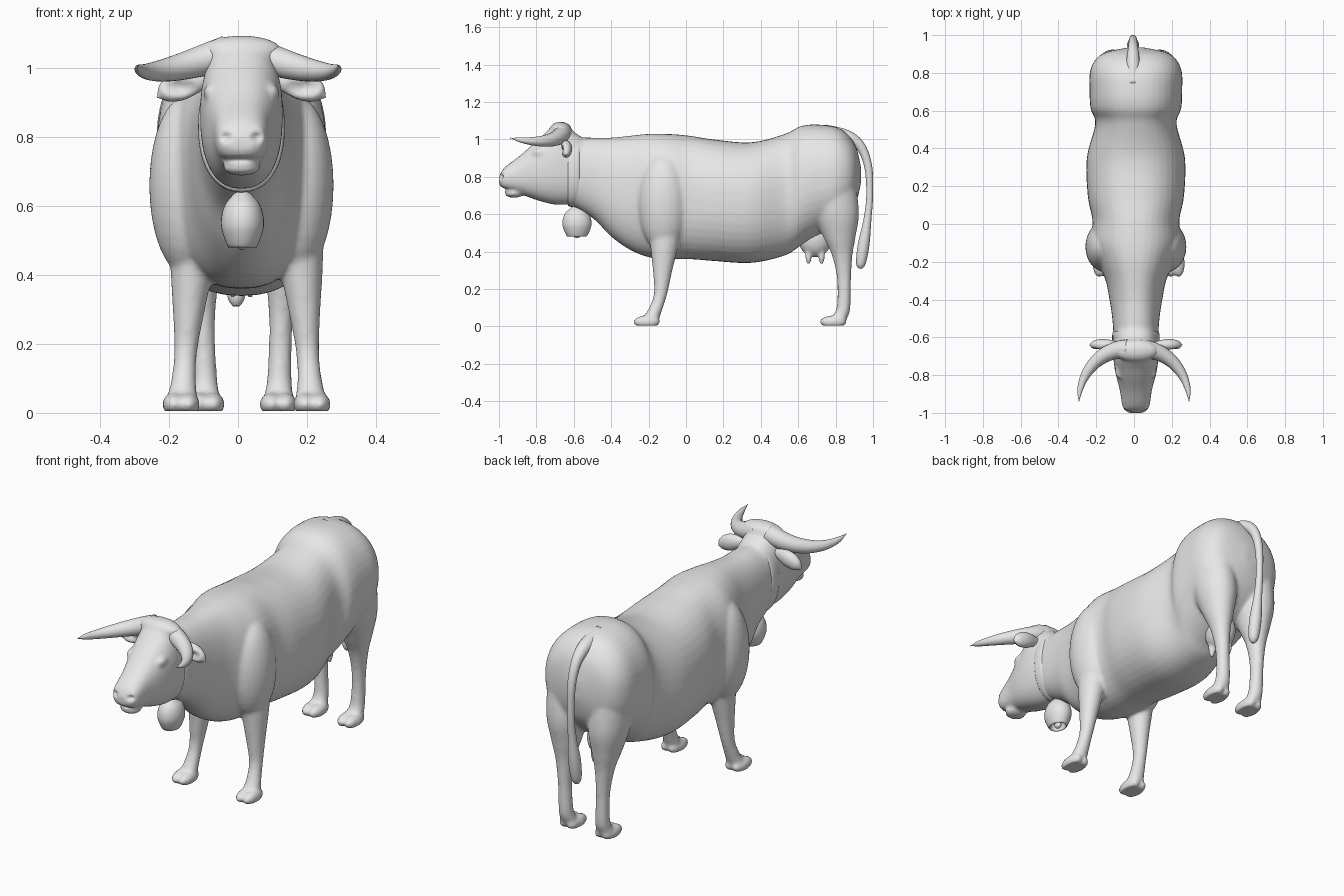
import bpy, bmesh, math
from mathutils import Vector, Matrix

default = bpy.data.objects.get("Cube")
if default:
    bpy.data.objects.remove(default, do_unlink=True)

MIDDLE = .01  # the animal's middle line lies slightly off the axis
X, Y, Z = Vector((1, 0, 0)), Vector((0, 1, 0)), Vector((0, 0, 1))
SIDES = {"left": 1, "right": -1}

grey = bpy.data.materials.new("plain_grey")
grey.use_nodes = True
grey.diffuse_color = (.8, .8, .8, 1)
shader = grey.node_tree.nodes["Principled BSDF"]
shader.inputs["Base Color"].default_value = grey.diffuse_color


def spline_value(before, start, end, after, t):
    """Smooth curve between start and end, guided by both neighbours."""
    slope_in, slope_out = (end - before) / 2, (after - start) / 2
    rise = end - start
    bend = 3 * rise - 2 * slope_in - slope_out
    twist = slope_in + slope_out - 2 * rise
    return start + t * (slope_in + t * (bend + t * twist))


def resample(stations, steps=5):
    """Add rings between the stations, easing position and radii together."""
    padded = [stations[0], *stations, stations[-1]]
    result = []
    for group in zip(padded, padded[1:], padded[2:], padded[3:]):
        for step in range(steps):
            result.append([spline_value(*values, step / steps) for values in zip(*group)])
    return result + [stations[-1]]


def rounded(value, power):
    return math.copysign(abs(value) ** (2 / power), value)


def loft(bm, stations, ref, axis=None, power=2, sides=32):
    """Skin rings (x, y, z, radius along ref, radius across) into a closed form."""
    stations = resample(stations)
    centers = [Vector(station[:3]) for station in stations]
    rings = []
    for i, center in enumerate(centers):
        ahead = centers[min(i + 1, len(centers) - 1)]
        behind = centers[max(i - 1, 0)]
        along = axis or (ahead - behind).normalized()
        u = (ref - along * ref.dot(along)).normalized()
        v = along.cross(u)
        wide, deep = (max(radius, .002) for radius in stations[i][3:])
        ring = []
        for k in range(sides):
            angle = math.tau * k / sides
            offset = (u * wide * rounded(math.cos(angle), power)
                      + v * deep * rounded(math.sin(angle), power))
            ring.append(bm.verts.new(center + offset))
        rings.append(ring)
    for ring, following in zip(rings, rings[1:]):
        for k in range(sides):
            bm.faces.new((ring[k - 1], ring[k], following[k], following[k - 1]))
    bm.faces.new(rings[0])
    bm.faces.new(rings[-1])


def ball(bm, center, radii):
    place = Matrix.Translation(center) @ Matrix.Diagonal((*radii, 1))
    bmesh.ops.create_uvsphere(bm, u_segments=24, v_segments=16, radius=1, matrix=place)


def trunk(bm, rows, power=2.25):
    """Loft front to back from rows of (y, top, bottom, half width)."""
    stations = [(MIDDLE, y, (top + bottom) / 2, half, (top - bottom) / 2)
                for y, top, bottom, half in rows]
    loft(bm, stations, X, axis=Y, power=power, sides=40)


def finish(name, bm, voxel=None):
    bmesh.ops.recalc_face_normals(bm, faces=bm.faces)
    mesh = bpy.data.meshes.new(name)
    bm.to_mesh(mesh)
    bm.free()
    part = bpy.data.objects.new(name, mesh)
    bpy.context.collection.objects.link(part)
    if voxel:  # melt overlapping forms into one skin
        melt = part.modifiers.new("melt", "REMESH")
        melt.mode, melt.voxel_size = "VOXEL", voxel
        soften = part.modifiers.new("soften", "SMOOTH")
        soften.factor, soften.iterations = .5, 10
        graph = bpy.context.evaluated_depsgraph_get()
        baked = bpy.data.meshes.new_from_object(part.evaluated_get(graph))
        part.modifiers.clear()
        part.data = baked
    part.data.materials.clear()
    part.data.materials.append(grey)
    for face in part.data.polygons:
        face.use_smooth = True
    return part


def dent(part, center, radius, depth, stretch=1):
    """Press the front of a part backwards around a point."""
    for vertex in part.data.vertices:
        away = vertex.co - Vector(center)
        distance = math.hypot(away.x / stretch, away.z) / radius
        if distance < 1 and abs(away.y) < .05:
            vertex.co.y += depth * (1 - distance)


# Neck, barrel and rump
bm = bmesh.new()
trunk(bm, [(-.64, 1.01, .66, .115), (-.5, 1.01, .58, .125), (-.4, 1.01, .48, .14),
           (-.3, 1.02, .41, .16), (-.2, 1.03, .37, .2), (-.1, 1.03, .36, .235),
           (.02, 1.02, .36, .23), (.15, 1, .35, .255), (.35, .985, .34, .26),
           (.53, 1.03, .38, .215), (.61, 1.07, .43, .24), (.7, 1.08, .48, .245),
           (.82, 1.06, .54, .24), (.9, .98, .64, .18), (.935, .86, .76, .04)])

# Head with poll, chin, brows and nose
trunk(bm, [(-1, .8, .76, .04), (-.97, .85, .73, .07), (-.88, .92, .705, .085),
           (-.78, 1.01, .67, .11), (-.68, 1.08, .65, .12), (-.54, 1, .66, .11)], power=2.4)
ball(bm, (MIDDLE, -.67, 1.05), (.12, .06, .045))
ball(bm, (MIDDLE, -.92, .71), (.055, .05, .022))
for s in SIDES.values():
    ball(bm, (MIDDLE + s * .09, -.78, .93), (.02, .04, .025))
    ball(bm, (MIDDLE + s * .04, -.96, .81), (.03, .03, .03))

# Legs as (y, z, radius), growing deeper than wide towards the top
front_leg = [(-.1, .72, .09), (-.115, .45, .066), (-.125, .3, .047),
             (-.135, .18, .034), (-.16, .1, .036), (-.19, .04, .045)]
rear_leg = [(.76, .86, .1), (.8, .62, .1), (.82, .48, .073), (.835, .38, .048),
            (.845, .25, .034), (.842, .1, .036), (.815, .04, .045)]


def leg(bm, rows, side, middle, foot_x, lean, toe_y):
    stations = [(middle + side * (foot_x + lean * z), y, z, r, r * (1 + z * .4))
                for y, z, r in rows]
    loft(bm, stations, X, axis=Z, sides=24)
    foot = middle + side * foot_x
    for split in (-.021, .021):  # cloven foot
        ball(bm, (foot + split, toe_y, .025), (.034, .073, .034))


for s in SIDES.values():
    ball(bm, (MIDDLE + s * .16, -.12, .66), (.108, .135, .26))
    leg(bm, front_leg, s, middle=.025, foot_x=.19, lean=-.075, toe_y=-.21)
    leg(bm, rear_leg, s, middle=.012, foot_x=.105, lean=.03, toe_y=.787)
body = finish("body", bm, voxel=.009)
for vertex in body.data.vertices:  # flat soles
    vertex.co.z = max(vertex.co.z, .005)

# Nostrils and mouth line
for s in SIDES.values():
    dent(body, (MIDDLE + s * .045, -.98, .8), radius=.016, depth=.02, stretch=1.3)
dent(body, (MIDDLE, -.96, .735), radius=.012, depth=.015, stretch=8)

# Horns sweep out and forward on a quarter arc; ears are drooping rounded leaves
for word, s in SIDES.items():
    horn, ear = [], []
    for i in range(9):
        t = i / 8
        swing = t * math.pi / 2
        thick = .05 * (1 - t ** 1.5) ** .6 * (1 - t * .3)
        horn.append((s * (.03 + .262 * math.sin(swing)),
                     -.66 - .28 * (1 - math.cos(swing)),
                     1.045 - .055 * math.sin(2.4 * t), thick, thick))
        leaf = .042 * math.sin(math.pi * (.1 + .9 * t ** 1.4)) ** .6
        ear.append((MIDDLE + s * (.09 + .155 * t), -.64, .965 - .05 * t * t, leaf, leaf * .75))
    bm = bmesh.new()
    loft(bm, horn, Z, sides=20)
    finish(word + "_horn", bm)
    bm = bmesh.new()
    loft(bm, ear, Z, sides=20)
    ear_part = finish(word + "_ear", bm)
    dent(ear_part, (MIDDLE + s * .18, -.68, .945), radius=.028, depth=.025, stretch=2)

# Tail with tuft, its root sunk into the rump
bm = bmesh.new()
tail = [(.74, 1.045, .035), (.86, 1.015, .035), (.935, .96, .026), (.975, .85, .021),
        (.982, .7, .018), (.97, .57, .021), (.95, .44, .031), (.935, .34, .026),
        (.93, .31, .01)]
loft(bm, [(-.005, y, z, r, r) for y, z, r in tail], X, sides=20)
finish("tail", bm)

# Udder with four teats
bm = bmesh.new()
ball(bm, (MIDDLE, .69, .47), (.07, .09, .1))
for s in SIDES.values():
    for y in (.655, .725):
        ball(bm, (MIDDLE + s * .025, y, .39), (.018, .018, .06))
finish("udder", bm, voxel=.006)

# Collar strap, lying almost flush with the neck
bm = bmesh.new()
trunk(bm, [(y, 1.015 + swell, .645 - swell, .12 + swell)
           for y, swell in ((-.63, 0), (-.615, .005), (-.585, .005), (-.57, 0))])
finish("collar", bm)

# Bell, from inside the mouth up to the hanger, and its clapper
bm = bmesh.new()
profile = [(.51, .03), (.48, .04), (.53, .06), (.57, .061), (.605, .05), (.63, .03), (.65, .01)]
loft(bm, [(.013, -.583, z, r, r * 1.25) for z, r in profile], X, axis=Z)
finish("bell", bm)
bm = bmesh.new()
ball(bm, (.013, -.583, .49), (.016, .02, .017))
finish("bell_clapper", bm)
